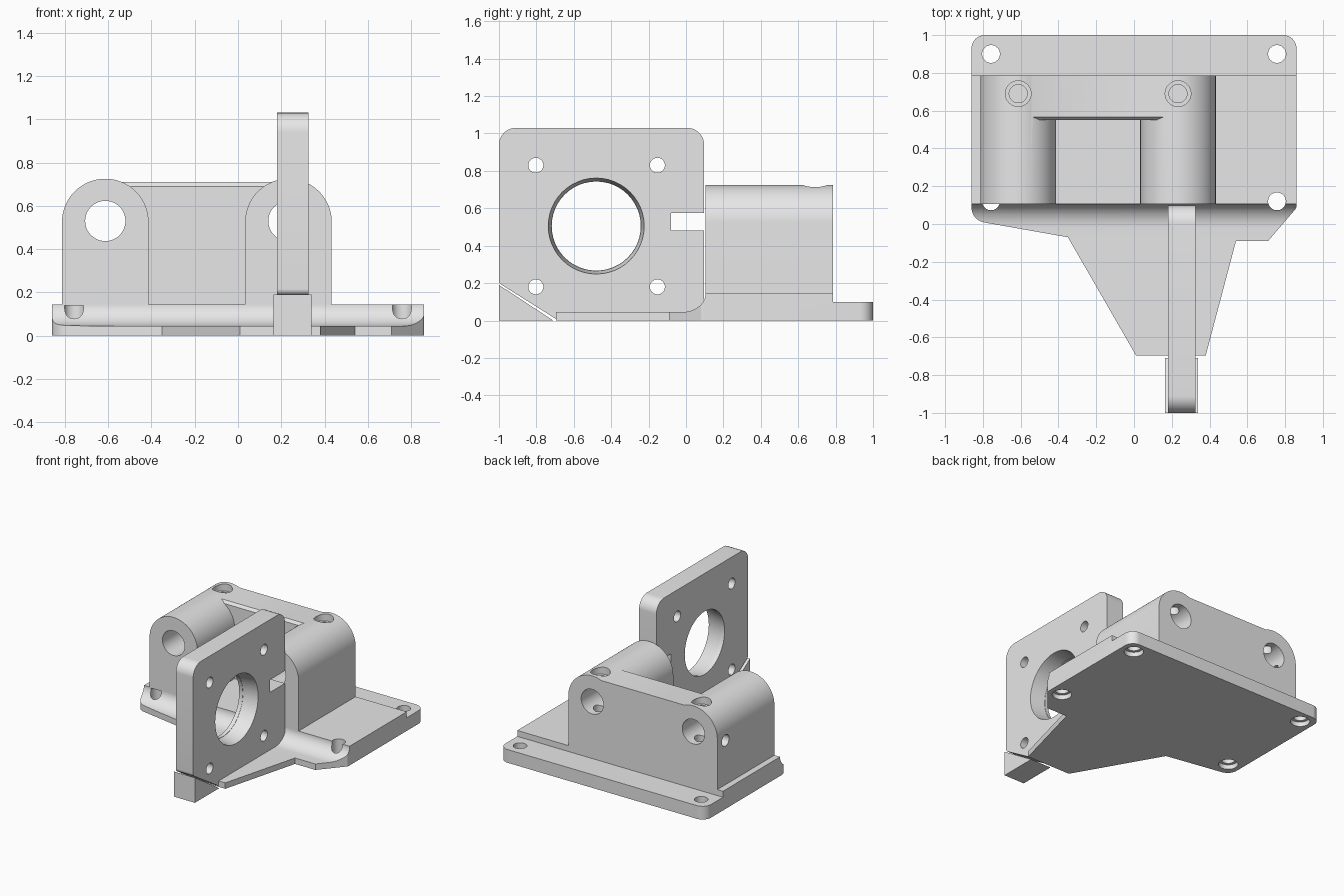
import bpy, bmesh, math
from mathutils import Vector

cube = bpy.data.objects.get("Cube")
if cube:
    bpy.data.objects.remove(cube, do_unlink=True)

grey = bpy.data.materials.new("light_grey")
grey.use_nodes = True
grey.diffuse_color = (0.8, 0.8, 0.8, 1)
grey.node_tree.nodes["Principled BSDF"].inputs["Base Color"].default_value = (0.8, 0.8, 0.8, 1)

PLACE = {
    "x": lambda u, v, w: (w, u, v),   # profile in y, z
    "y": lambda u, v, w: (u, w, v),   # profile in x, z
    "z": lambda u, v, w: (u, v, w),   # profile in x, y
}


def prism(name, axis, pts, start, end, end_pts=None):
    """Sweep a closed profile along an axis."""
    bm = bmesh.new()
    put = PLACE[axis]
    a = [bm.verts.new(put(u, v, start)) for u, v in pts]
    b = [bm.verts.new(put(u, v, end)) for u, v in (end_pts or pts)]
    bm.faces.new(a)
    bm.faces.new(b)
    for i in range(len(a)):
        j = (i + 1) % len(a)
        bm.faces.new((a[i], a[j], b[j], b[i]))
    bmesh.ops.recalc_face_normals(bm, faces=bm.faces)
    mesh = bpy.data.meshes.new(name)
    bm.to_mesh(mesh)
    bm.free()
    mesh.materials.append(grey)
    obj = bpy.data.objects.new(name, mesh)
    bpy.context.scene.collection.objects.link(obj)
    return obj


def box_pts(u0, v0, u1, v1):
    return [(u0, v0), (u1, v0), (u1, v1), (u0, v1)]


def arc(cu, cv, ru, rv, a0, a1, n=24):
    return [(cu + ru * math.cos(math.radians(a0 + (a1 - a0) * i / n)),
             cv + rv * math.sin(math.radians(a0 + (a1 - a0) * i / n))) for i in range(n + 1)]


def rod(axis, centre, radius, start, end, end_radius=None):
    ring = lambda r: arc(*centre, r, r, 0, 360, 48)[:-1]
    return prism("cutter", axis, ring(radius), start, end, ring(end_radius or radius))


def rounded(corners, n=8):
    """Polygon from (u, v, radius) corners."""
    out = []
    for i, (u, v, r) in enumerate(corners):
        p = Vector((u, v))
        if not r:
            out.append((u, v))
            continue
        d1 = (Vector(corners[i - 1][:2]) - p).normalized()
        d2 = (Vector(corners[(i + 1) % len(corners)][:2]) - p).normalized()
        half = d1.angle(d2) / 2
        c = p + (d1 + d2).normalized() * r / math.sin(half)
        t = r / math.tan(half)
        s, e = p + d1 * t - c, p + d2 * t - c
        out += [tuple(c + s.lerp(e, k / n).normalized() * r) for k in range(n + 1)]
    return out


def combine(obj, operation, others):
    for other in others:
        other.hide_render = True
        mod = obj.modifiers.new("bool", "BOOLEAN")
        mod.operation, mod.object, mod.solver = operation, other, "EXACT"
        bpy.context.view_layer.update()
        graph = bpy.context.evaluated_depsgraph_get()
        mesh = bpy.data.meshes.new_from_object(obj.evaluated_get(graph))
        obj.modifiers.clear()
        obj.data = mesh
        bpy.data.objects.remove(other, do_unlink=True)


# Base with tapered tongue, coved front and lower rear step
base = prism("base_plate", "z", rounded([
    (-0.86, 1, 0.07), (-0.86, 0.02, 0.08), (-0.35, -0.07, 0), (0.01, -0.695, 0),
    (0.38, -0.695, 0), (0.54, -0.09, 0), (0.71, -0.09, 0), (0.86, 0.085, 0.03),
    (0.86, 1, 0.07)]), 0, 0.145)
cove = [(-1.2, 0.045)] + arc(-0.02, 0.145, 0.125, 0.1, -90, 0) + [(0.105, 0.3), (-1.2, 0.3)]
cuts = [prism("cutter", "x", cove, -1, 1),
        prism("cutter", "x", box_pts(0.787, 0.1, 1.2, 0.3), -1, 1)]
# Corner screw holes, counterbored from below
for x in (-0.757, 0.757):
    for y in (0.12, 0.9):
        cuts += [rod("z", (x, y), 0.047, -0.1, 0.3), rod("z", (x, y), 0.068, -0.1, 0.035)]
combine(base, "DIFFERENCE", cuts)

# Two arched bearing housings joined by a rear web
CENTRES = (-0.613, 0.233)
arches = []
for cx in CENTRES:
    profile = [(cx + 0.2, 0.14)] + arc(cx, 0.525, 0.2, 0.2, 0, 180, 40) + [(cx - 0.2, 0.14)]
    arches.append(prism("rod_housing", "y", profile, 0.105, 0.787))
housing = arches[0]
web = prism("web", "x", [(0.55, 0.14), (0.55, 0.69), (0.567, 0.71), (0.787, 0.71), (0.787, 0.14)],
            *CENTRES)
combine(housing, "UNION", [web, arches[1]])
cuts = []
for cx in CENTRES:
    cuts += [rod("y", (cx, 0.53), 0.093, 0, 1),
             rod("z", (cx, 0.69), 0.048, 0.25, 0.9),
             rod("z", (cx, 0.69), 0.068, 0.67, 0.9)]
cuts.append(rod("x", (0.69, 0.48), 0.043, -1, CENTRES[0]))
combine(housing, "DIFFERENCE", cuts)

# Upright motor mounting plate
plate = prism("motor_plate", "x", rounded([
    (-1, 0.2, 0.03), (-0.69, 0.005, 0), (0.097, 0.02, 0), (0.097, 1.03, 0.09), (-1, 1.03, 0.09)]),
    0.18, 0.325)
cuts = [rod("x", (-0.48, 0.505), 0.238, 0, 0.5),
        rod("x", (-0.48, 0.505), 0.24, 0.21, 0.335, 0.258),
        prism("cutter", "x", box_pts(-0.08, 0.48, 0.2, 0.575), 0, 0.5)]
for y in (-0.803, -0.153):
    for z in (0.18, 0.83):
        cuts.append(rod("x", (y, z), 0.04, 0, 0.5))
combine(plate, "DIFFERENCE", cuts)

# Loose wedge under the overhanging plate corner
wedge = prism("support_wedge", "x", [(-1, 0), (-0.71, 0), (-1, 0.19)], 0.165, 0.34)

for obj in (base, housing, plate, wedge):
    bpy.ops.object.select_all(action="DESELECT")
    obj.select_set(True)
    bpy.context.view_layer.objects.active = obj
    bpy.ops.object.shade_smooth_by_angle(angle=math.radians(30))
